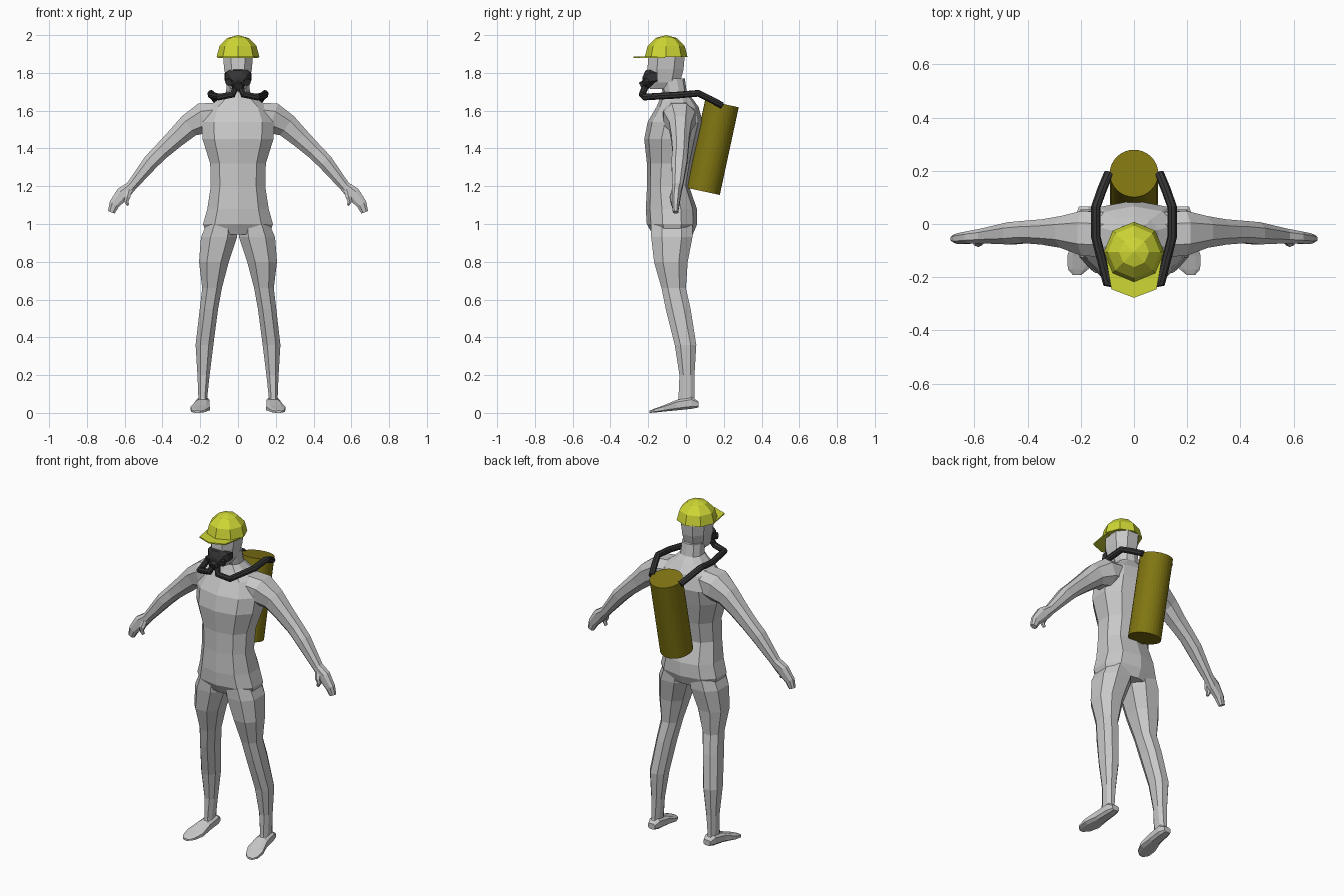
import bpy, bmesh, math
from mathutils import Vector

if "Cube" in bpy.data.objects:
    bpy.data.objects.remove(bpy.data.objects["Cube"])


def material(name, r, g, b):
    m = bpy.data.materials.new(name)
    m.use_nodes = True
    m.diffuse_color = (r, g, b, 1)
    m.node_tree.nodes["Principled BSDF"].inputs["Base Color"].default_value = (r, g, b, 1)
    return m


GREY = material("body grey", .58, .58, .58)
YELLOW = material("helmet yellow", .62, .68, .035)
OLIVE = material("tank olive", .22, .18, .006)
BLACK = material("rubber black", .035, .035, .035)


def finish(name, bm, mat):
    bmesh.ops.recalc_face_normals(bm, faces=bm.faces)
    mesh = bpy.data.meshes.new(name)
    bm.to_mesh(mesh)
    bm.free()
    mesh.materials.append(mat)
    obj = bpy.data.objects.new(name, mesh)
    bpy.context.collection.objects.link(obj)
    return obj


def ring(centre, u, v, n=8, square=.85):
    """Rounded cross-section spanned by half-axes u and v."""
    pts = []
    for i in range(n):
        a = math.tau * (i + .5) / n
        c, s = math.cos(a), math.sin(a)
        pts.append(Vector(centre) + Vector(u) * math.copysign(abs(c) ** square, c)
                   + Vector(v) * math.copysign(abs(s) ** square, s))
    return pts


def loft(name, rings, mat, sx=1):
    """Skin a list of rings, cap both ends, optionally mirrored in x."""
    bm = bmesh.new()
    rows = [[bm.verts.new((p.x * sx, p.y, p.z)) for p in r] for r in rings]
    n = len(rows[0])
    for a, b in zip(rows, rows[1:]):
        for i in range(n):
            j = (i + 1) % n
            bm.faces.new((a[i], a[j], b[j], b[i]))
    bm.faces.new(rows[0])
    bm.faces.new(rows[-1])
    return finish(name, bm, mat)


def level(z, x0, x1, y0, y1, n=8, square=.85):
    """Horizontal ring from its extents, widened so the flats reach them."""
    k = 1.06
    return ring(((x0 + x1) / 2, (y0 + y1) / 2, z),
                (k * (x1 - x0) / 2, 0, 0), (0, k * (y1 - y0) / 2, 0), n, square)


# Torso and neck: height, half width, front, back
torso = [(.945, .165, -.17, .03), (1.0, .182, -.2, .052), (1.08, .16, -.205, .05),
         (1.2, .142, -.2, .01), (1.32, .145, -.2, .03), (1.45, .185, -.213, .06),
         (1.54, .19, -.195, .08), (1.62, .155, -.15, .06), (1.67, .09, -.13, .025),
         (1.7, .062, -.12, .0), (1.77, .058, -.14, -.01)]
loft("torso", [level(z, -w, w, f, b, 10) for z, w, f, b in torso], GREY)

# Head
head = [(1.715, .04, -.19, -.09), (1.75, .06, -.205, -.03), (1.82, .074, -.205, -.012),
        (1.89, .08, -.2, -.006), (1.93, .06, -.17, -.04)]
loft("head", [level(z, -w, w, f, b) for z, w, f, b in head], GREY)

# Leg: height, inner x, outer x, front, back
leg = [(1.04, .01, .15, -.185, .035), (.93, .004, .197, -.185, .035),
       (.8, .048, .207, -.17, .01), (.66, .085, .19, -.13, 0), (.55, .105, .203, -.108, .025),
       (.36, .13, .225, -.06, .055), (.2, .15, .215, -.035, .045),
       (.08, .163, .21, -.04, .045), (.04, .158, .215, -.05, .055)]
# Foot: y, centre x, half width, bottom, top
foot = [(.065, .185, .022, .028, .062), (.03, .185, .034, .02, .085), (-.05, .19, .038, .012, .07),
        (-.12, .2, .05, .006, .04), (-.17, .21, .038, .001, .022), (-.192, .214, .015, 0, .012)]
# Arm: x, z, half thickness, y centre, y half depth
arm = [(.1, 1.575, .07, -.04, .085), (.185, 1.56, .082, -.035, .085),
       (.26, 1.52, .063, -.03, .06), (.33, 1.455, .052, -.03, .048), (.405, 1.385, .044, -.03, .042),
       (.46, 1.33, .042, -.035, .042), (.565, 1.2, .028, -.045, .028),
       (.61, 1.16, .038, -.05, .024), (.655, 1.105, .028, -.055, .02),
       (.671, 1.062, .019, -.055, .014)]
thumb = [(.575, 1.185, .016, -.06, .014), (.585, 1.145, .016, -.072, .014),
         (.592, 1.12, .012, -.072, .011), (.582, 1.098, .007, -.07, .008)]


def limb(rows, n=8):
    """Rings set square to a path in the xz plane."""
    out = []
    for i, (x, z, t, y, d) in enumerate(rows):
        a, b = rows[max(i - 1, 0)], rows[min(i + 1, len(rows) - 1)]
        along = Vector((b[0] - a[0], 0, b[1] - a[1])).normalized()
        out.append(ring((x, y, z), (-along.z * t * 1.06, 0, along.x * t * 1.06),
                        (0, d * 1.06, 0), n))
    return out


# Rubber hose from the mask, over the shoulder, to the tank
hose = [(.01, -.212, 1.735), (.028, -.232, 1.685), (.1, -.222, 1.672), (.143, -.05, 1.682),
        (.143, .065, 1.692), (.12, .13, 1.66), (.095, .19, 1.628)]


def tube(path, r, n=8):
    pts = [Vector(p) for p in path]
    out = []
    for i, p in enumerate(pts):
        along = (pts[min(i + 1, len(pts) - 1)] - pts[max(i - 1, 0)]).normalized()
        side = along.cross(Vector((.3, 0, 1))).normalized()
        out.append(ring(p, side * r, side.cross(along) * r, n, 1))
    return out


for sx, side in ((1, "left"), (-1, "right")):
    loft(side + "_leg", [level(*r) for r in leg], GREY, sx)
    loft(side + "_foot", [ring((x, y, (lo + hi) / 2), (w * 1.06, 0, 0), (0, 0, (hi - lo) / 2), 8, .6)
                          for y, x, w, lo, hi in foot], GREY, sx)
    loft(side + "_arm", limb(arm), GREY, sx)
    loft(side + "_thumb", limb(thumb, 6), GREY, sx)
    loft(side + "_hose", tube(hose, .018), BLACK, sx)

# Breathing mask with a short snout and a filter on each cheek
mask = [(-.15, .076, 1.735, 1.825), (-.19, .07, 1.725, 1.83), (-.215, .05, 1.715, 1.815),
        (-.23, .028, 1.715, 1.78)]
loft("mask", [ring((0, y, (lo + hi) / 2), (w, 0, 0), (0, 0, (hi - lo) / 2))
              for y, w, lo, hi in mask], BLACK)
loft("mask_snout", tube([(0, -.2, 1.745), (0, -.238, 1.725)], .026), BLACK)
for sx, side in ((1, "left"), (-1, "right")):
    loft(side + "_filter", tube([(.035, -.19, 1.76), (.05, -.222, 1.75)], .02), BLACK, sx)

# Helmet dome, eight sided
R, CY, RIM = .113, -.105, 1.885
bm = bmesh.new()
bmesh.ops.create_uvsphere(bm, u_segments=8, v_segments=6, radius=R)
bmesh.ops.bisect_plane(bm, geom=bm.verts[:] + bm.edges[:] + bm.faces[:],
                       plane_co=(0, 0, 0), plane_no=(0, 0, 1), clear_inner=True)
bmesh.ops.holes_fill(bm, edges=[e for e in bm.edges if e.is_boundary])
bmesh.ops.scale(bm, vec=(1, 1, (2 - RIM) / R), verts=bm.verts)
bmesh.ops.translate(bm, vec=(0, CY, RIM), verts=bm.verts)
finish("helmet", bm, YELLOW)

# Helmet brim
outline = [(-.108, -.11), (-.085, -.245), (0, -.277), (.085, -.245), (.108, -.11)]
loft("helmet_brim", [[Vector((x, y, z)) for x, y in outline] for z in (1.88, 1.887)], YELLOW)

# Tank leaning on the back
top, bottom = Vector((0, .19, 1.637)), Vector((0, .09, 1.173))
axis = top - bottom
bm = bmesh.new()
bmesh.ops.create_cone(bm, cap_ends=True, segments=32, radius1=.091, radius2=.091, depth=axis.length)
bmesh.ops.rotate(bm, matrix=axis.to_track_quat('Z', 'Y').to_matrix(), verts=bm.verts)
bmesh.ops.translate(bm, vec=(top + bottom) / 2, verts=bm.verts)
finish("tank", bm, OLIVE)
